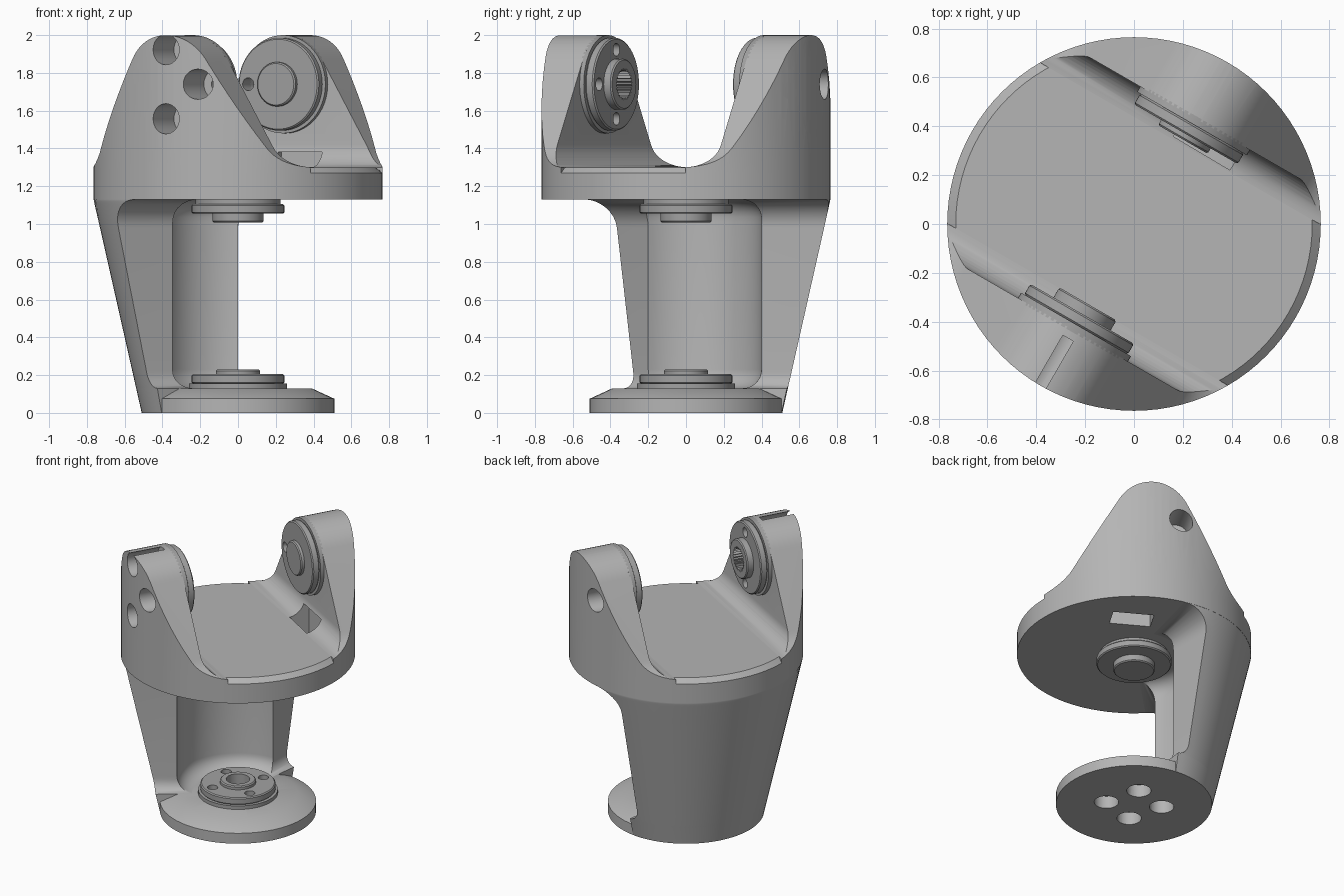
import bpy, bmesh, math
from mathutils import Matrix, Vector

if "Cube" in bpy.data.objects:
    bpy.data.objects.remove(bpy.data.objects["Cube"])


def material(name, value):
    m = bpy.data.materials.new(name)
    m.use_nodes = True
    color = (value, value, value, 1)
    m.diffuse_color = color
    m.node_tree.nodes["Principled BSDF"].inputs["Base Color"].default_value = color
    return m


BODY = material("light grey", 0.46)
METAL = material("mid grey", 0.36)

# Main directions: U runs along the fork faces, V from one fork arm to the other
UP = Vector((0, 0, 1))
V = Vector((math.cos(math.radians(60)), math.sin(math.radians(60)), 0))
U = V.cross(UP)
RIM = 0.765
PIVOT = 1.74


def frame(x, z, origin):
    y = z.cross(x)
    return Matrix.Translation(origin) @ Matrix((x, y, z)).transposed().to_4x4()


def finish(name, bm, mat, matrix=Matrix()):
    bmesh.ops.remove_doubles(bm, verts=bm.verts, dist=1e-5)
    bm.transform(matrix)
    bmesh.ops.recalc_face_normals(bm, faces=bm.faces)
    mesh = bpy.data.meshes.new(name)
    bm.to_mesh(mesh)
    bm.free()
    mesh.materials.append(mat)
    ob = bpy.data.objects.new(name, mesh)
    bpy.context.collection.objects.link(ob)
    return ob


def lathe(name, profile, mat=BODY, matrix=Matrix(), steps=64, shifts=((0, 0),)):
    bm = bmesh.new()
    for sx, sy in shifts:
        verts = [bm.verts.new((sx + r, sy, z)) for r, z in profile]
        edges = [bm.edges.new(p) for p in zip(verts, verts[1:])]
        bmesh.ops.spin(bm, geom=verts + edges, cent=(sx, sy, 0), axis=UP,
                       angle=math.tau, steps=steps, use_merge=True)
    return finish(name, bm, mat, matrix)


def prism(name, points, low, high, matrix=Matrix(), mat=BODY):
    bm = bmesh.new()
    face = bm.faces.new([bm.verts.new((x, y, low)) for x, y in points])
    out = bmesh.ops.extrude_face_region(bm, geom=[face])["geom"]
    moved = [g for g in out if isinstance(g, bmesh.types.BMVert)]
    bmesh.ops.translate(bm, verts=moved, vec=(0, 0, high - low))
    return finish(name, bm, mat, matrix)


def boolean(ob, cutter, mode="DIFFERENCE", keep=False):
    mod = ob.modifiers.new("cut", "BOOLEAN")
    mod.operation, mod.object, mod.solver = mode, cutter, "EXACT"
    bpy.context.view_layer.objects.active = ob
    bpy.ops.object.modifier_apply(modifier=mod.name)
    if not keep:
        bpy.data.objects.remove(cutter)


def arc(cx, cy, r, start, end, n):
    angles = [math.radians(start + (end - start) * i / n) for i in range(n + 1)]
    return [(cx + r * math.cos(a), cy + r * math.sin(a)) for a in angles]


# Round base and fork plate
base = lathe("base_disc", [(0, 0), (0.51, 0), (0.51, 0.075), (0.39, 0.13), (0, 0.13)])
plate = lathe("fork_plate", [(0, 1.13), (RIM, 1.13), (RIM, 1.27), (0.73, 1.30), (0, 1.30)],
              steps=96)


# Column: a 120 degree wall, flared where it meets the base and plate
def flare(z, r, top=1.13, bottom=0.13):
    d = min(r, max(0, z - (top - r), (bottom + r) - z))
    return r - math.sqrt(r * r - d * d)


def build_column():
    bm = bmesh.new()
    steps = 30
    ease = [math.sin(math.pi / 2 * i / 8) for i in range(9)]
    heights = [0] + [0.23 - 0.1 * e for e in reversed(ease)]
    heights += [0.98 + 0.15 * e for e in ease] + [1.14]
    loops = []
    for z in heights:
        outer = min(RIM - 0.001, 0.51 + 0.255 * z / 1.13)
        inner = 0.4 - flare(z, 0.1)
        half = math.radians(60)
        wide = half + flare(z, 0.15 if z > 0.6 else 0.08) / 0.6
        angles = [math.radians(150) + wide * (2 * i / steps - 1) for i in range(steps + 1)]
        ring = [(outer, a) for a in angles] + [(inner, a) for a in reversed(angles)]
        loops.append([bm.verts.new((r * math.cos(a), r * math.sin(a), z)) for r, a in ring])
    n = len(loops[0])
    for a, b in zip(loops, loops[1:]):
        for i in range(n):
            j = (i + 1) % n
            bm.faces.new((a[i], a[j], b[j], b[i]))
    for ring in (loops[0], loops[-1]):
        for i in range(steps):
            bm.faces.new((ring[i], ring[i + 1], ring[n - 2 - i], ring[n - 1 - i]))
    return finish("column", bm, BODY)


column = build_column()


# Fork arms: rounded triangle outline, filleted inner face, round outer face
def build_arm(name, out):
    side = out.cross(UP)
    slope = math.radians(31)
    half = arc(0, PIVOT, 0.26, 90, 31, 10)
    px, pz = half[-1]
    foot = px + (pz - 1.3) * math.tan(slope)
    turn = math.pi / 2 - slope
    reach = 0.2 * math.tan(turn / 2)
    half += arc(foot + reach, 1.5, 0.2, 211, 270, 10)
    half += [(0.9, 1.3), (0.9, 1.262)]
    outline = half + [(-x, z) for x, z in reversed(half[1:])]
    arm = prism(name, outline, -0.9, -0.3, frame(side, -out, Vector()))
    section = [(0.9, 1.2), (0.38, 1.2)] + arc(0.38, 1.42, 0.12, 270, 360, 10)
    section += [(0.5, 2.2), (0.9, 2.2)]
    boolean(arm, prism("section", section, -1, 1, frame(out, out.cross(UP), Vector())), "INTERSECT")
    boolean(arm, lathe("rim", [(0, 1), (RIM, 1), (RIM, 2.3), (0, 2.3)], steps=96), "INTERSECT")
    return arm


back_arm = build_arm("back_fork_arm", V)
front_arm = build_arm("front_fork_arm", -V)

# Cable slot through the plate at the foot of the back arm
slot = prism("slot", [(-0.04, 0.38), (0.23, 0.38), (0.23, 0.53), (-0.04, 0.53)],
             1.0, 1.38, frame(U, UP, Vector()))
boolean(plate, slot, keep=True)
boolean(back_arm, slot)


# Coupling hubs, each with four stepped bolt holes through the part behind it
def mount(name, body, matrix, collar, splined):
    boss, top = (0.135, 0.122) if splined else (0.117, 0.1)
    c = 0.007
    hub = lathe(name, [(0, -0.01), (collar, -0.01), (collar, 0.025), (0.238, 0.025),
                       (0.245, 0.025 + c), (0.245, 0.075 - c), (0.245 - c, 0.075),
                       (boss, 0.075), (boss, top - c), (boss - c, top), (0, top)], METAL, matrix)
    if splined:
        star = []
        for i in range(28):
            star += [(r * math.cos(a), r * math.sin(a)) for r, a in
                     ((0.072, math.tau * i / 28), (0.085, math.tau * (i + 0.5) / 28))]
        bore = prism("bore", star, 0.004, 0.2, matrix, METAL)
    else:
        bore = lathe("bore", [(0, 0.004), (0.077, 0.004), (0.077, 0.2), (0, 0.2)], METAL, matrix, 40)
    boolean(hub, bore)
    d = 0.183
    pins = lathe("pins", [(0, 0.2), (0.034, 0.2), (0.034, -0.04), (0.08, -0.04),
                          (0.08, -0.4), (0, -0.4)], BODY, matrix, 32,
                 ((d, 0), (-d, 0), (0, d), (0, -d)))
    boolean(body, pins, keep=True)
    boolean(hub, pins)
    return hub


hubs = [
    mount("base_hub", base, frame(U, UP, UP * 0.13), 0.26, False),
    mount("plate_hub", plate, frame(U, -UP, UP * 1.13), 0.225, True),
    mount("back_arm_hub", back_arm, frame(U, -V, V * 0.5 + UP * PIVOT), 0.26, False),
    mount("front_arm_hub", front_arm, frame(U, V, -V * 0.5 + UP * PIVOT), 0.26, True),
]

# Smooth shading with sharp edges kept
bpy.ops.object.select_all(action="DESELECT")
for ob in [base, plate, column, back_arm, front_arm] + hubs:
    ob.select_set(True)
    bpy.context.view_layer.objects.active = ob
bpy.ops.object.shade_smooth_by_angle(angle=math.radians(30))
